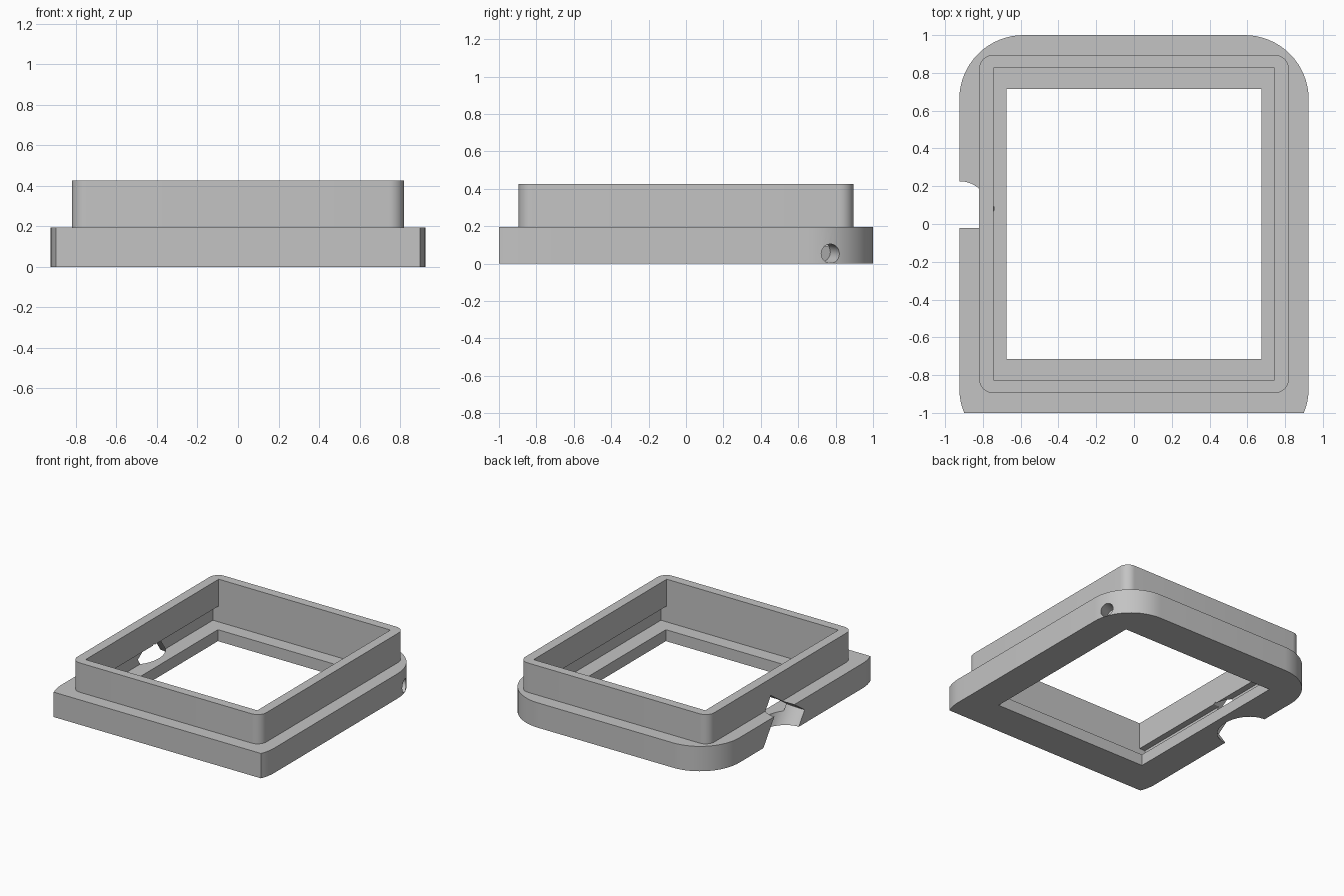
import bpy, bmesh
from math import sin, cos, radians
from mathutils import Vector

if "Cube" in bpy.data.objects:
    bpy.data.objects.remove(bpy.data.objects["Cube"], do_unlink=True)

BASE_TOP, RIM_TOP, FLOOR = 0.195, 0.425, 0.09

grey = bpy.data.materials.new("plain_grey")
grey.use_nodes = True
color = (0.55, 0.55, 0.55, 1)
grey.diffuse_color = color
grey.node_tree.nodes["Principled BSDF"].inputs["Base Color"].default_value = color


def make_object(name, bm):
    bmesh.ops.recalc_face_normals(bm, faces=bm.faces)
    mesh = bpy.data.meshes.new(name)
    bm.to_mesh(mesh)
    bm.free()
    mesh.materials.append(grey)
    obj = bpy.data.objects.new(name, mesh)
    bpy.context.collection.objects.link(obj)
    return obj


def prism(name, outline, z0, z1):
    bm = bmesh.new()
    face = bm.faces.new([bm.verts.new((x, y, z0)) for x, y in outline])
    side = bmesh.ops.extrude_face_region(bm, geom=[face])["geom"]
    verts = [v for v in side if isinstance(v, bmesh.types.BMVert)]
    bmesh.ops.translate(bm, verts=verts, vec=(0, 0, z1 - z0))
    return make_object(name, bm)


def rectangle(hx, hy):
    return [(-hx, -hy), (hx, -hy), (hx, hy), (-hx, hy)]


def rounded(hx, y0, y1, r, steps=16):
    """Rectangle with four round corners, counter-clockwise from front right."""
    points = []
    centres = [(hx - r, y0 + r, -90), (hx - r, y1 - r, 0),
               (r - hx, y1 - r, 90), (r - hx, y0 + r, 180)]
    for cx, cy, start in centres:
        for i in range(steps + 1):
            a = radians(start + 90 * i / steps)
            points.append((cx + r * cos(a), cy + r * sin(a)))
    return points


def drill(name, start, direction, radius, length):
    d = Vector(direction).normalized()
    bm = bmesh.new()
    bmesh.ops.create_cone(bm, cap_ends=True, segments=64, radius1=radius,
                          radius2=radius, depth=length)
    turn = Vector((0, 0, 1)).rotation_difference(d).to_matrix()
    bmesh.ops.rotate(bm, verts=bm.verts, matrix=turn)
    bmesh.ops.translate(bm, verts=bm.verts, vec=Vector(start) + d * length / 2)
    return make_object(name, bm)


def combine(target, tool, operation):
    tool.hide_render = True
    mod = target.modifiers.new(tool.name, 'BOOLEAN')
    mod.operation = operation
    mod.solver = 'EXACT'
    mod.object = tool
    bpy.context.view_layer.objects.active = target
    bpy.ops.object.modifier_apply(modifier=mod.name)
    bpy.data.objects.remove(tool, do_unlink=True)


# Base plate: large round corners, with the front cut off straight
frame = prism("bezel_frame", rounded(0.925, -1.21, 1, 0.34), 0, BASE_TOP)
combine(frame, prism("front_trim", [(-2, -2), (2, -2), (2, -1), (-2, -1)], -1, 1),
        'DIFFERENCE')

# Raised collar
combine(frame, prism("collar", rounded(0.82, -0.895, 0.895, 0.075, 10), 0.05, RIM_TOP),
        'UNION')

# Pocket, window opening and the undercut in both side walls
combine(frame, prism("pocket", rectangle(0.745, 0.825), FLOOR, 1), 'DIFFERENCE')
combine(frame, prism("window", rectangle(0.675, 0.715), -1, 1), 'DIFFERENCE')
combine(frame, prism("undercut", rectangle(0.795, 0.825), FLOOR, 0.215), 'DIFFERENCE')

# Slanted round socket in one side, and a small blind hole in the other
combine(frame, drill("socket", (-0.922, -0.002, 0.208), (0, 0.57, -0.82), 0.18, 0.7),
        'DIFFERENCE')
combine(frame, drill("pin_hole", (0.80, 0.725, 0.06), (0.88, 0.4, -0.06), 0.051, 0.4),
        'DIFFERENCE')

# Smooth the curves while keeping the edges sharp
bpy.ops.object.select_all(action='DESELECT')
frame.select_set(True)
bpy.context.view_layer.objects.active = frame
bpy.ops.object.shade_smooth_by_angle(angle=radians(25))
